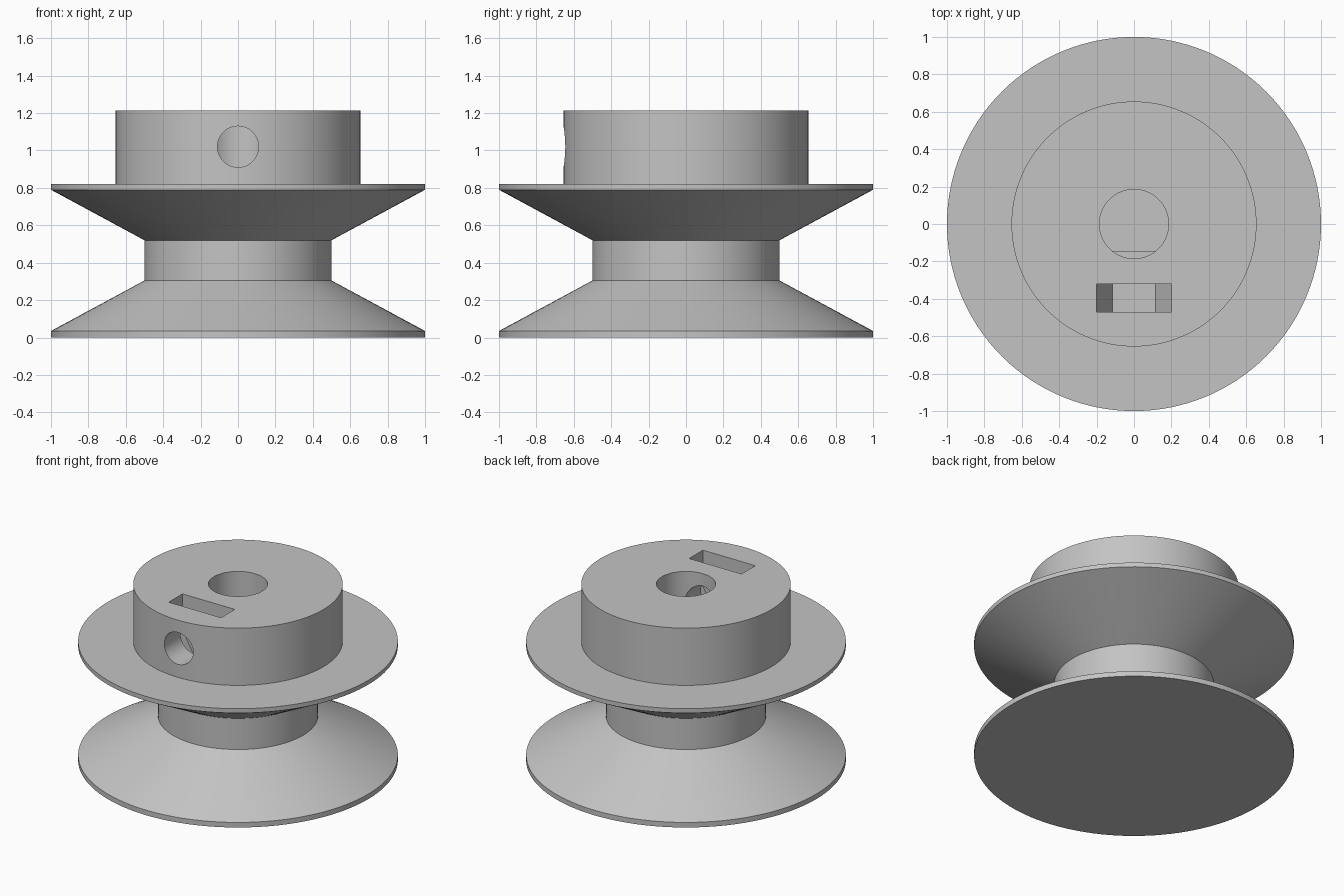
import bpy
import bmesh
import math
from mathutils import Matrix

cube = bpy.data.objects.get("Cube")
if cube:
    bpy.data.objects.remove(cube)

SEGMENTS = 128
SCREW_Z = 1.02

grey = bpy.data.materials.new("plain grey")
grey.use_nodes = True
COLOUR = (0.55, 0.55, 0.55, 1)
grey.diffuse_color = COLOUR
grey.node_tree.nodes["Principled BSDF"].inputs["Base Color"].default_value = COLOUR


def finish(name, bm):
    """Turn a bmesh into a linked object with clean outward normals."""
    bmesh.ops.recalc_face_normals(bm, faces=bm.faces)
    mesh = bpy.data.meshes.new(name)
    bm.to_mesh(mesh)
    bm.free()
    mesh.materials.append(grey)
    obj = bpy.data.objects.new(name, mesh)
    bpy.context.collection.objects.link(obj)
    return obj


def lathe(name, profile):
    """Revolve (radius, height) points around z and cap both ends."""
    bm = bmesh.new()
    rings = []
    for r, z in profile:
        angles = [math.tau * i / SEGMENTS for i in range(SEGMENTS)]
        rings.append([bm.verts.new((r * math.cos(a), r * math.sin(a), z)) for a in angles])
    for low, high in zip(rings, rings[1:]):
        for i in range(SEGMENTS):
            j = (i + 1) % SEGMENTS
            bm.faces.new((low[i], low[j], high[j], high[i]))
    bm.faces.new(rings[0][::-1])
    bm.faces.new(rings[-1])
    return finish(name, bm)


def rod_y(name, radius, y0, y1, sides):
    """Prism lying along y at screw height, with a corner pointing down."""
    bm = bmesh.new()
    place = (Matrix.Translation((0, (y0 + y1) / 2, SCREW_Z))
             @ Matrix.Rotation(math.pi / 2, 4, 'X') @ Matrix.Rotation(math.pi / 2, 4, 'Z'))
    bmesh.ops.create_cone(bm, cap_ends=True, segments=sides, radius1=radius,
                          radius2=radius, depth=y1 - y0, matrix=place)
    return finish(name, bm)


def box(name, x, y, z):
    """Box from (min, max) pairs."""
    bm = bmesh.new()
    place = Matrix.Translation([(a + b) / 2 for a, b in (x, y, z)])
    size = Matrix.Diagonal([b - a for a, b in (x, y, z)] + [1])
    bmesh.ops.create_cube(bm, size=1, matrix=place @ size)
    return finish(name, bm)


def boolean(target, cutter, operation='DIFFERENCE'):
    """Apply a boolean and discard the cutter."""
    mod = target.modifiers.new("cut", 'BOOLEAN')
    mod.operation = operation
    mod.solver = 'EXACT'
    mod.object = cutter
    bpy.ops.object.select_all(action='DESELECT')
    bpy.context.view_layer.objects.active = target
    target.select_set(True)
    bpy.ops.object.modifier_apply(modifier=mod.name)
    bpy.data.objects.remove(cutter)


# Spool body: two flared flanges, a narrow neck and a hub
pulley = lathe("pulley", [(1, 0), (1, 0.035), (0.5, 0.305), (0.5, 0.52), (1, 0.79),
                          (1, 0.82), (0.655, 0.82), (0.655, 1.215)])

# Blind shaft bore, flattened on the front of its lower part
bore = lathe("bore_cutter", [(0.185, 0.3), (0.185, 1.4)])
boolean(bore, box("flat_cutter", (-0.3, 0.3), (-0.4, -0.145), (0.2, 0.82)))
boolean(pulley, bore)

# Nut pocket with a pointed lower end, open at the top
boolean(pulley, box("slot_cutter", (-0.2, 0.2), (-0.47, -0.32), (SCREW_Z, 1.4)))
boolean(pulley, rod_y("nut_cutter", 0.2 / math.cos(math.pi / 6), -0.47, -0.32, 6))

# Set screw hole from the front of the hub to the bore
boolean(pulley, rod_y("screw_cutter", 0.11, -0.8, -0.05, 48))

bpy.ops.object.shade_smooth_by_angle(angle=math.radians(25))
